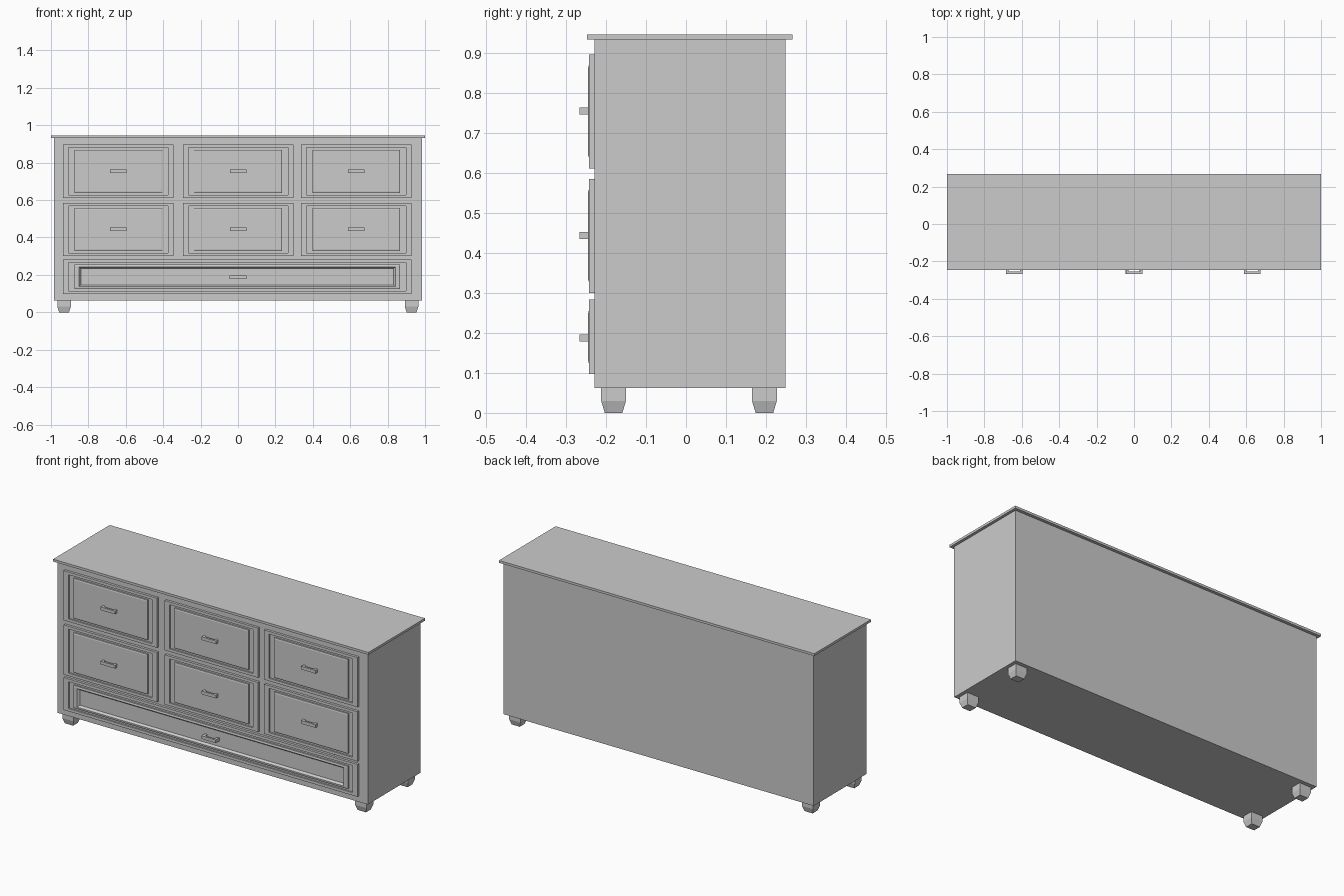
import bpy, bmesh

if "Cube" in bpy.data.objects:
    bpy.data.objects.remove(bpy.data.objects["Cube"])


def new_object(name, bm):
    bmesh.ops.recalc_face_normals(bm, faces=bm.faces)
    mesh = bpy.data.meshes.new(name)
    bm.to_mesh(mesh)
    bm.free()
    ob = bpy.data.objects.new(name, mesh)
    bpy.context.collection.objects.link(ob)
    return ob


def loft(name, rings):
    """Skin a closed stack of equal-length point rings and cap both ends."""
    bm = bmesh.new()
    loops = [[bm.verts.new(p) for p in ring] for ring in rings]
    n = len(loops[0])
    for a, b in zip(loops, loops[1:]):
        for i in range(n):
            j = (i + 1) % n
            bm.faces.new((a[i], a[j], b[j], b[i]))
    bm.faces.new(loops[0])
    bm.faces.new(loops[-1])
    return new_object(name, bm)


def rect_z(x0, x1, y0, y1, z):
    return [(x0, y0, z), (x1, y0, z), (x1, y1, z), (x0, y1, z)]


def box(name, x0, x1, y0, y1, z0, z1):
    return loft(name, [rect_z(x0, x1, y0, y1, z0), rect_z(x0, x1, y0, y1, z1)])


def drawer(name, x0, x1, z0, z1, profile):
    """Stepped drawer front; profile rows are (inset x, inset z, y)."""
    loft(name, [[(x0 + i, y, z0 + k), (x1 - i, y, z0 + k),
                 (x1 - i, y, z1 - k), (x0 + i, y, z1 - k)]
                for i, k, y in profile])


def handle(name, cx, cz, back):
    """Bar pull: U-shaped plan extruded upward."""
    plan = [(-.045, back), (-.045, -.266), (.045, -.266), (.045, back),
            (.033, back), (.029, -.255), (-.029, -.255), (-.033, back)]
    loft(name, [[(cx + x, y, cz + dz) for x, y in plan] for dz in (-.009, .009)])


# Carcass and overhanging top
box("body", -.984, .984, -.229, .249, .0625, .9325)
box("top_board", -1, 1, -.247, .266, .9325, .946)

# Tapered block feet
for side, sx in (("left", -.930), ("right", .928)):
    for end, sy in (("front", -.181), ("back", .196)):
        rings = [rect_z(sx - w, sx + w, sy - d, sy + d, z)
                 for w, d, z in ((.026, .022, 0), (.036, .031, .03), (.036, .031, .0625))]
        loft(f"{end}_{side}_foot", rings)

# Upper drawers: frame, groove, raised centre panel
raised = [(0, 0, -.225), (0, 0, -.243), (.031, .016, -.243), (.031, .016, -.234),
          (.061, .028, -.234), (.061, .028, -.243), (.066, .035, -.245)]
for row, (z0, z1) in enumerate(((.611, .896), (.300, .585))):
    for col, (x0, x1) in enumerate(((-.936, -.344), (-.295, .297), (.336, .928))):
        drawer(f"drawer_{row}_{col}", x0, x1, z0, z1, raised)
        handle(f"handle_{row}_{col}", (x0 + x1) / 2, (z0 + z1) / 2 + .001, -.244)

# Wide bottom drawer: same border, sunken centre panel
sunken = [(0, 0, -.225), (0, 0, -.243), (.031, .016, -.243), (.031, .016, -.234),
          (.061, .028, -.234), (.061, .028, -.243), (.066, .036, -.245),
          (.086, .040, -.245), (.096, .049, -.233)]
drawer("bottom_drawer", -.936, .928, .097, .283, sunken)
handle("bottom_handle", 0, .187, -.232)
